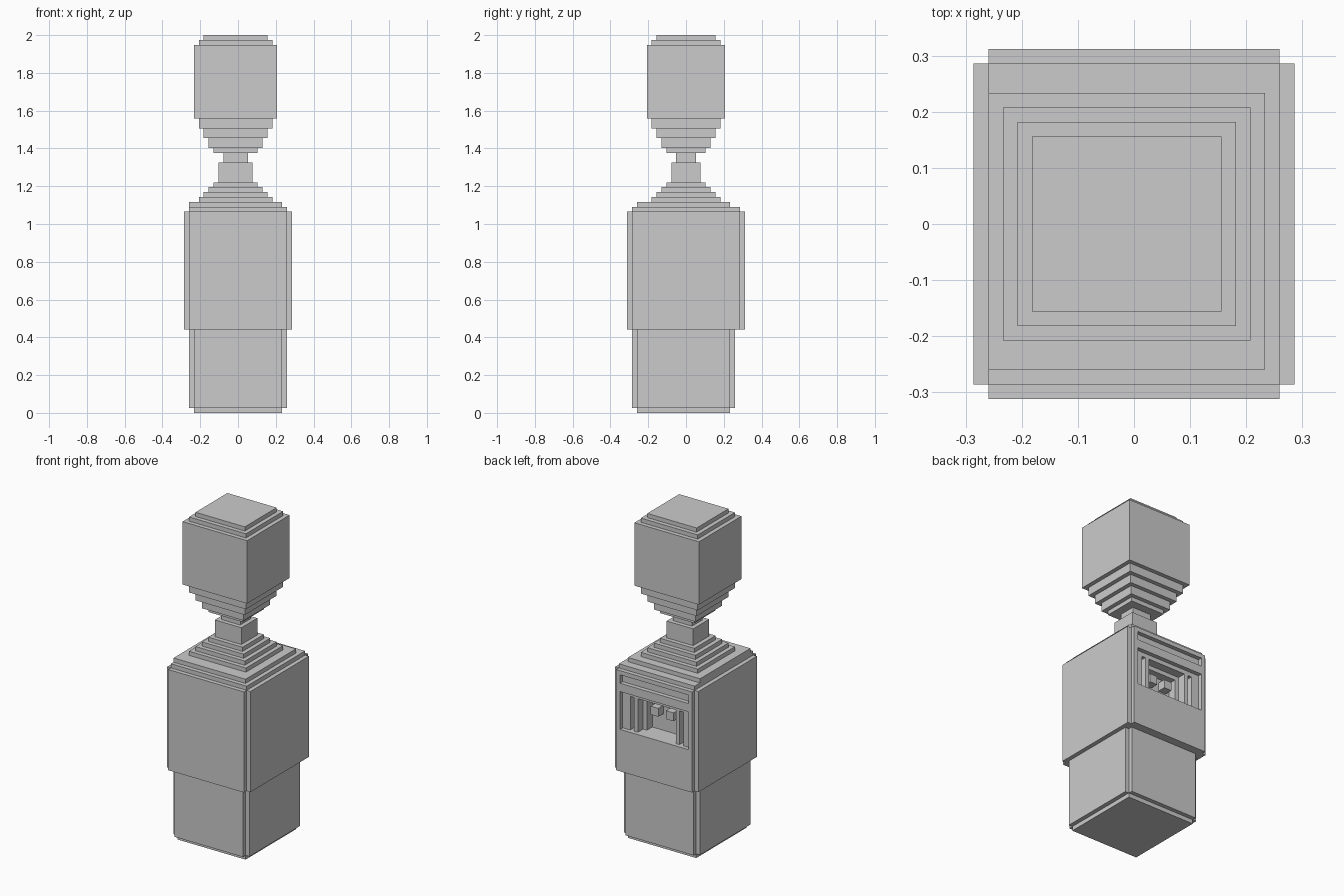
import bpy, bmesh

if "Cube" in bpy.data.objects:
    bpy.data.objects.remove(bpy.data.objects["Cube"])

V = 2 / 77  # one block of the stepped grid


def prism(name, outline, z0, z1):
    """Extrude a flat outline (grid units) between two heights."""
    bm = bmesh.new()
    face = bm.faces.new([bm.verts.new((x * V, y * V, z0 * V)) for x, y in outline])
    top = bmesh.ops.extrude_face_region(bm, geom=[face])
    verts = [g for g in top["geom"] if isinstance(g, bmesh.types.BMVert)]
    bmesh.ops.translate(bm, vec=(0, 0, (z1 - z0) * V), verts=verts)
    bmesh.ops.recalc_face_normals(bm, faces=bm.faces)
    mesh = bpy.data.meshes.new(name)
    bm.to_mesh(mesh)
    bm.free()
    ob = bpy.data.objects.new(name, mesh)
    bpy.context.collection.objects.link(ob)
    return ob


def box(name, x0, x1, y0, y1, z0, z1):
    return prism(name, [(x0, y0), (x1, y0), (x1, y1), (x0, y1)], z0, z1)


def notched(name, x0, x1, y0, y1, z0, z1):
    """Box with a one-block notch in each vertical corner."""
    a, b, c, d = x0 + 1, x1 - 1, y0 + 1, y1 - 1
    return prism(name, [(a, y0), (b, y0), (b, c), (x1, c), (x1, d), (b, d),
                        (b, y1), (a, y1), (a, d), (x0, d), (x0, c), (a, c)], z0, z1)


def recess(ob, half, row0, row1, depth):
    """Cut a centred rectangular pocket into the back face."""
    cutter = box("recess_cutter", -half, half, 12 - depth, 14, 41 - row1, 41 - row0)
    cutter.hide_render = True
    mod = ob.modifiers.new("recess", "BOOLEAN")
    mod.operation, mod.solver, mod.object = "DIFFERENCE", "EXACT", cutter
    bpy.context.view_layer.objects.active = ob
    bpy.ops.object.modifier_apply(modifier=mod.name)
    bpy.data.objects.remove(cutter)


# Base and lower body
box("base", -9, 9, -10, 9, 0, 1)
notched("lower_body", -10, 10, -11, 10, 1, 17)

# Upper body with the slot and the stepped niche in the back
body = notched("upper_body", -11, 11, -12, 12, 17, 41)
recess(body, 9, 1, 3, 1)
recess(body, 9, 5, 14, 1)
recess(body, 7, 6, 14, 3)
recess(body, 4, 7, 14, 5)

# Niche details, mirrored left and right
for side, s in (("left", -1), ("right", 1)):
    x0, x1 = sorted((5 * s, 6 * s))
    box(f"niche_pillar_{side}", x0, x1, 9, 11, 27, 35)
    x0, x1 = sorted((1 * s, 3 * s))
    box(f"niche_knob_{side}", x0, x1, 7, 9, 31, 33)

# Shoulders
box("shoulder_lower", -10, 10, -11, 11, 41, 42)
box("shoulder_upper", -10, 9, -10, 9, 42, 43)

# Stepped neck and head: half width, bottom, top
tiers = [
    ("collar_1", 7, 43, 44), ("collar_2", 6, 44, 45), ("collar_3", 5, 45, 46),
    ("collar_4", 4, 46, 47), ("neck", 3, 47, 51), ("upper_neck", 2, 51, 53),
    ("chin_1", 4, 53, 54), ("chin_2", 5, 54, 56), ("chin_3", 6, 56, 58),
    ("chin_4", 7, 58, 60), ("head", 8, 60, 75), ("crown_lower", 7, 75, 76),
    ("crown_upper", 6, 76, 77),
]
for name, n, z0, z1 in tiers:
    box(name, -n - 1, n, -n, n, z0, z1)
